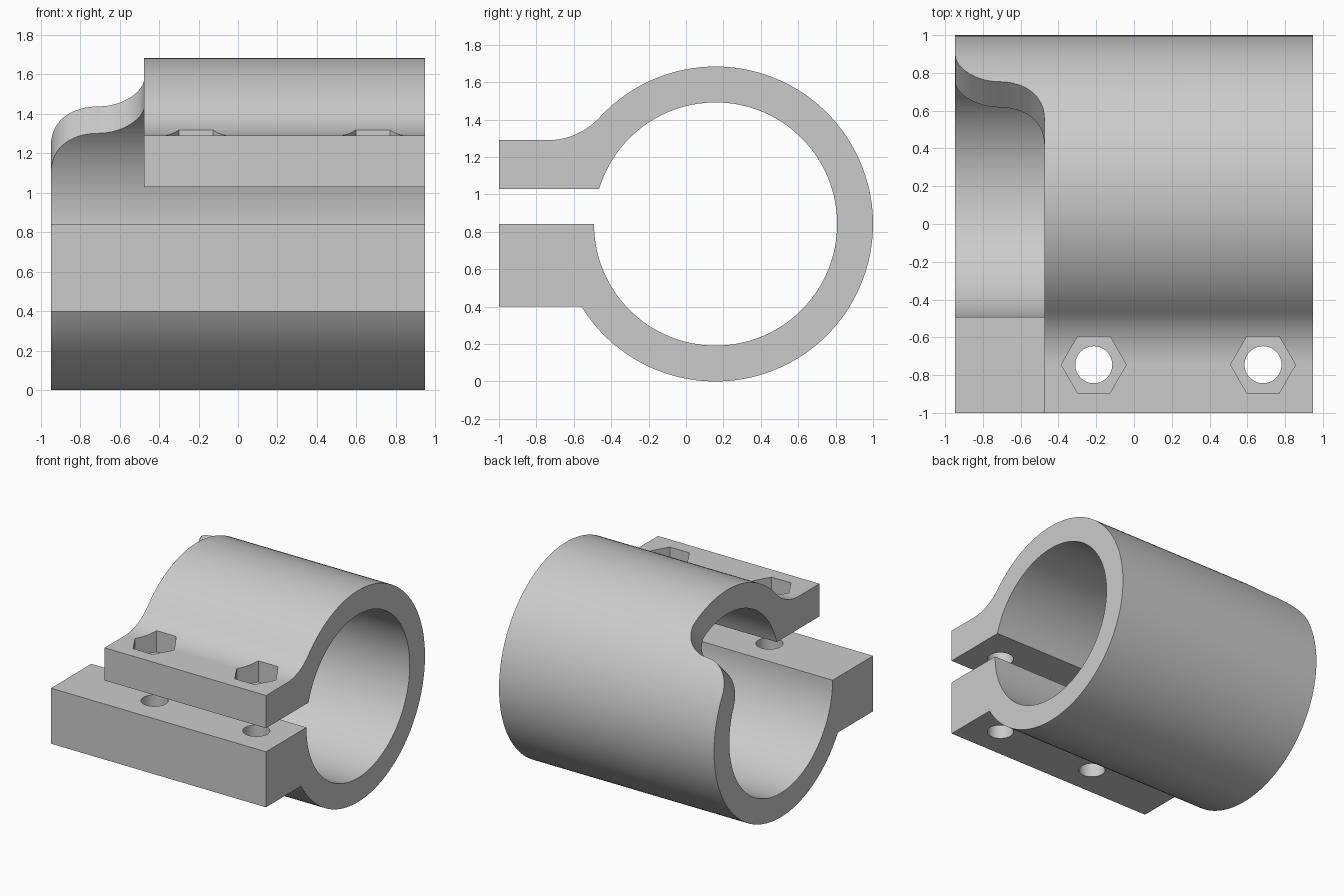
import bpy
import bmesh
from math import sin, cos, pi, atan2, asin, sqrt
from mathutils import Vector

cube = bpy.data.objects.get("Cube")
if cube:
    bpy.data.objects.remove(cube, do_unlink=True)

# Main dimensions
HALF = 0.947                      # half length along x
CY, CZ = 0.158, 0.842             # ring axis
R_OUT, R_IN = 0.842, 0.65
FRONT = -1.0
LOW_BOTTOM, LOW_TOP = 0.40, 0.842     # lower flange
UP_BOTTOM, UP_TOP = 1.03, 1.29        # upper flange
BLEND_Y, BLEND_R = -0.74, 0.378       # blend from upper flange to ring
STEP_X = -0.475                       # edge of the cut-away end
BOLT_Y, BOLT_R, HEX_R = -0.745, 0.098, 0.172
BOLT_XS = (-0.213, 0.683)
HEX_FLOOR = 1.15


def arc(cx, cy, r, a0, a1, n):
    return [(cx + r * cos(a0 + (a1 - a0) * i / n),
             cy + r * sin(a0 + (a1 - a0) * i / n)) for i in range(n + 1)]


def prism(name, base, offset):
    """Sweep a closed 3D outline along an offset vector."""
    bm = bmesh.new()
    face = bm.faces.new([bm.verts.new(p) for p in base])
    swept = bmesh.ops.extrude_face_region(bm, geom=[face])["geom"]
    moved = [v for v in swept if isinstance(v, bmesh.types.BMVert)]
    bmesh.ops.translate(bm, verts=moved, vec=Vector(offset))
    bmesh.ops.recalc_face_normals(bm, faces=bm.faces)
    mesh = bpy.data.meshes.new(name)
    bm.to_mesh(mesh)
    bm.free()
    obj = bpy.data.objects.new(name, mesh)
    bpy.context.collection.objects.link(obj)
    return obj


def cut(target, cutter):
    cutter.hide_render = True
    mod = target.modifiers.new("cut", "BOOLEAN")
    mod.operation = "DIFFERENCE"
    mod.solver = "EXACT"
    mod.object = cutter
    bpy.ops.object.select_all(action="DESELECT")
    target.select_set(True)
    bpy.context.view_layer.objects.active = target
    bpy.ops.object.modifier_apply(modifier=mod.name)
    bpy.data.objects.remove(cutter, do_unlink=True)


# Clamp cross-section: split ring with two flanges
low_a = -pi + asin((CZ - LOW_BOTTOM) / R_OUT)
blend_z = UP_TOP + BLEND_R
top_a = atan2(blend_z - CZ, BLEND_Y - CY)
gap_a = pi - asin((UP_BOTTOM - CZ) / R_IN)

profile = [(FRONT, LOW_TOP), (FRONT, LOW_BOTTOM)]
profile += arc(CY, CZ, R_OUT, low_a, top_a, 96)
profile += arc(BLEND_Y, blend_z, BLEND_R, top_a - pi, -pi / 2, 14)[1:]
profile += [(FRONT, UP_TOP), (FRONT, UP_BOTTOM)]
profile += arc(CY, CZ, R_IN, gap_a, -pi, 110)
clamp = prism("pipe_clamp", [(-HALF, y, z) for y, z in profile],
              (2 * HALF, 0, 0))

# S-curved cut-away of the upper wall, swept at 45 degrees
r = (STEP_X + HALF) / 2
mid = STEP_X - r
curve = arc(mid, -r, r, pi, pi / 2, 16) + arc(mid, r, r, -pi / 2, 0, 16)[1:]
outline = [(-1.2, -r)] + curve + [(STEP_X, 1.4), (-1.2, 1.4)]
base = [(x, CY + 0.1 - sqrt(2) * t, CZ + 0.1) for x, t in outline]
cut(clamp, prism("end_cutter", base, (0, 1.1, 1.1)))

# Bolt holes and hexagonal nut pockets
for bx in BOLT_XS:
    hole = [(x, y, 0.2) for x, y in arc(bx, BOLT_Y, BOLT_R, 0, 2 * pi, 48)[:-1]]
    cut(clamp, prism("hole_cutter", hole, (0, 0, 1.4)))
    nut = [(x, y, HEX_FLOOR) for x, y in arc(bx, BOLT_Y, HEX_R, 0, 2 * pi, 6)[:-1]]
    cut(clamp, prism("nut_cutter", nut, (0, 0, 0.4)))

# Material
grey = bpy.data.materials.new("light_grey")
grey.use_nodes = True
colour = (0.6, 0.6, 0.6, 1)
grey.diffuse_color = colour
grey.node_tree.nodes["Principled BSDF"].inputs["Base Color"].default_value = colour
clamp.data.materials.clear()
clamp.data.materials.append(grey)

# Smooth curved walls, keep edges sharp
bpy.ops.object.select_all(action="DESELECT")
clamp.select_set(True)
bpy.context.view_layer.objects.active = clamp
bpy.ops.object.shade_smooth_by_angle(angle=pi / 6)
